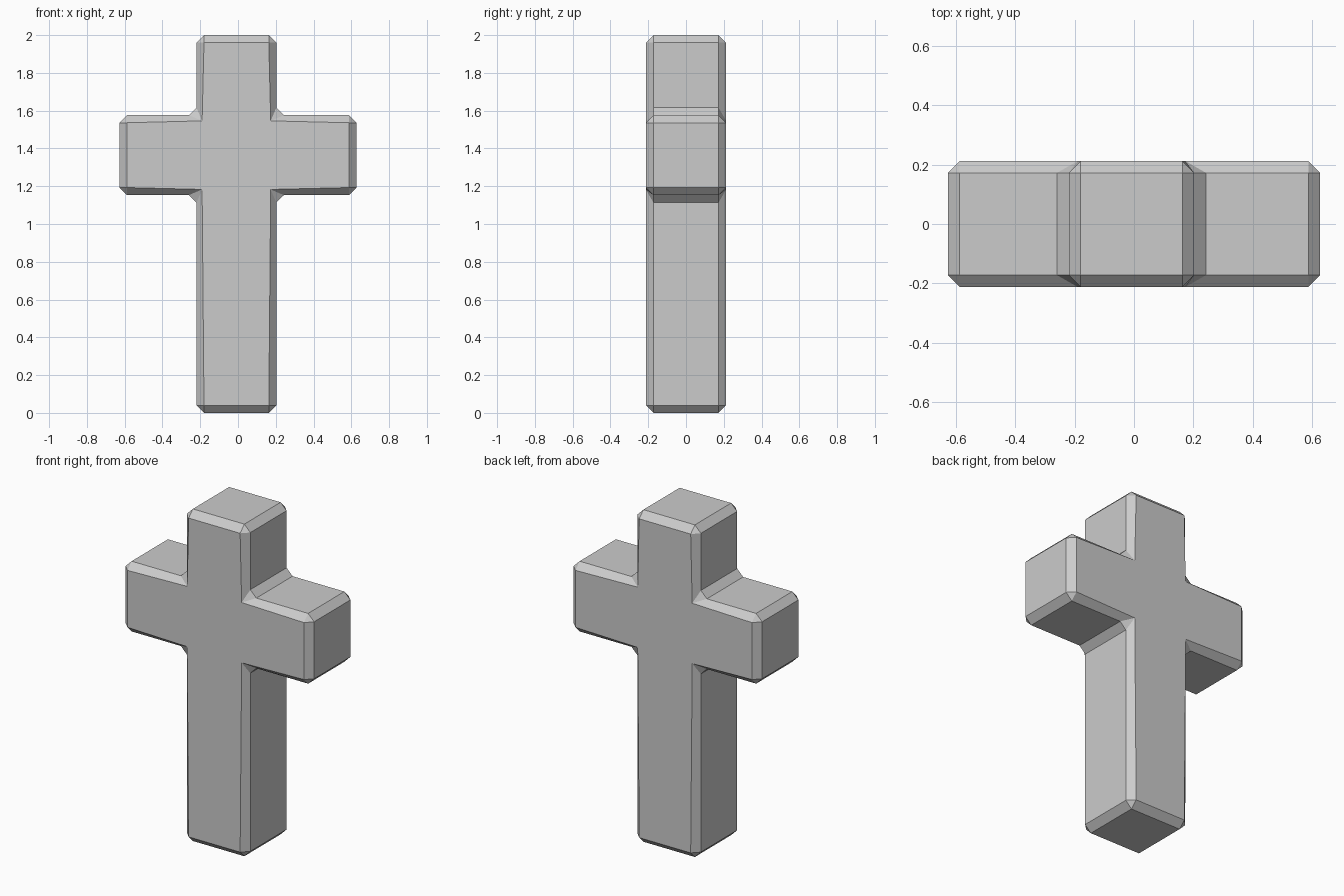
import bpy, bmesh
from mathutils import Vector

if "Cube" in bpy.data.objects:
    bpy.data.objects.remove(bpy.data.objects["Cube"])

# Cross outline seen from the front (x, z), counter-clockwise
XL, XR, AL, AR = -0.22, 0.203, -0.628, 0.628
Z1, Z2, TOP = 1.153, 1.576, 2.0
outline = [Vector(p) for p in (
    (XL, 0), (XR, 0), (XR, Z1), (AR, Z1), (AR, Z2), (XR, Z2),
    (XR, TOP), (XL, TOP), (XL, Z2), (AL, Z2), (AL, Z1), (XL, Z1))]
Y = 0.2125
C = 0.04          # chamfer width
INNER = 0.03      # face inset at the inner corners

bm = bmesh.new()


def vert(p, y):
    return bm.verts.new((p.x, y, p.y))


# Per corner: one vertex on each large face, two on each side rim
front, back, rim_f, rim_b = [], [], [], []
n = len(outline)
for i, p in enumerate(outline):
    a = (p - outline[i - 1]).normalized()
    b = (outline[(i + 1) % n] - p).normalized()
    inner = a.cross(b) < 0
    inset = INNER if inner else C
    normal_in = Vector((-a.y, a.x)) + Vector((-b.y, b.x))
    f = p + normal_in * inset
    front.append(vert(f, -Y))
    back.append(vert(f, Y))
    for q in (p - a * C, p + b * C):
        rim_f.append(vert(q, -Y + C))
        rim_b.append(vert(q, Y - C))

# Large front and back faces
bm.faces.new(front)
bm.faces.new(back[::-1])

# Sides, chamfer strips and corner triangles
m = len(rim_f)
for k in range(m):
    j = (k + 1) % m
    bm.faces.new((rim_f[k], rim_b[k], rim_b[j], rim_f[j]))
for i in range(n):
    j = (i + 1) % n
    for face, rim in ((front, rim_f), (back, rim_b)):
        bm.faces.new((face[i], rim[2 * i], rim[2 * i + 1]))
        bm.faces.new((face[i], rim[2 * i + 1], rim[2 * j], face[j]))

bmesh.ops.recalc_face_normals(bm, faces=bm.faces)
mesh = bpy.data.meshes.new("stone_cross")
bm.to_mesh(mesh)
bm.free()
bpy.context.collection.objects.link(bpy.data.objects.new("stone_cross", mesh))
